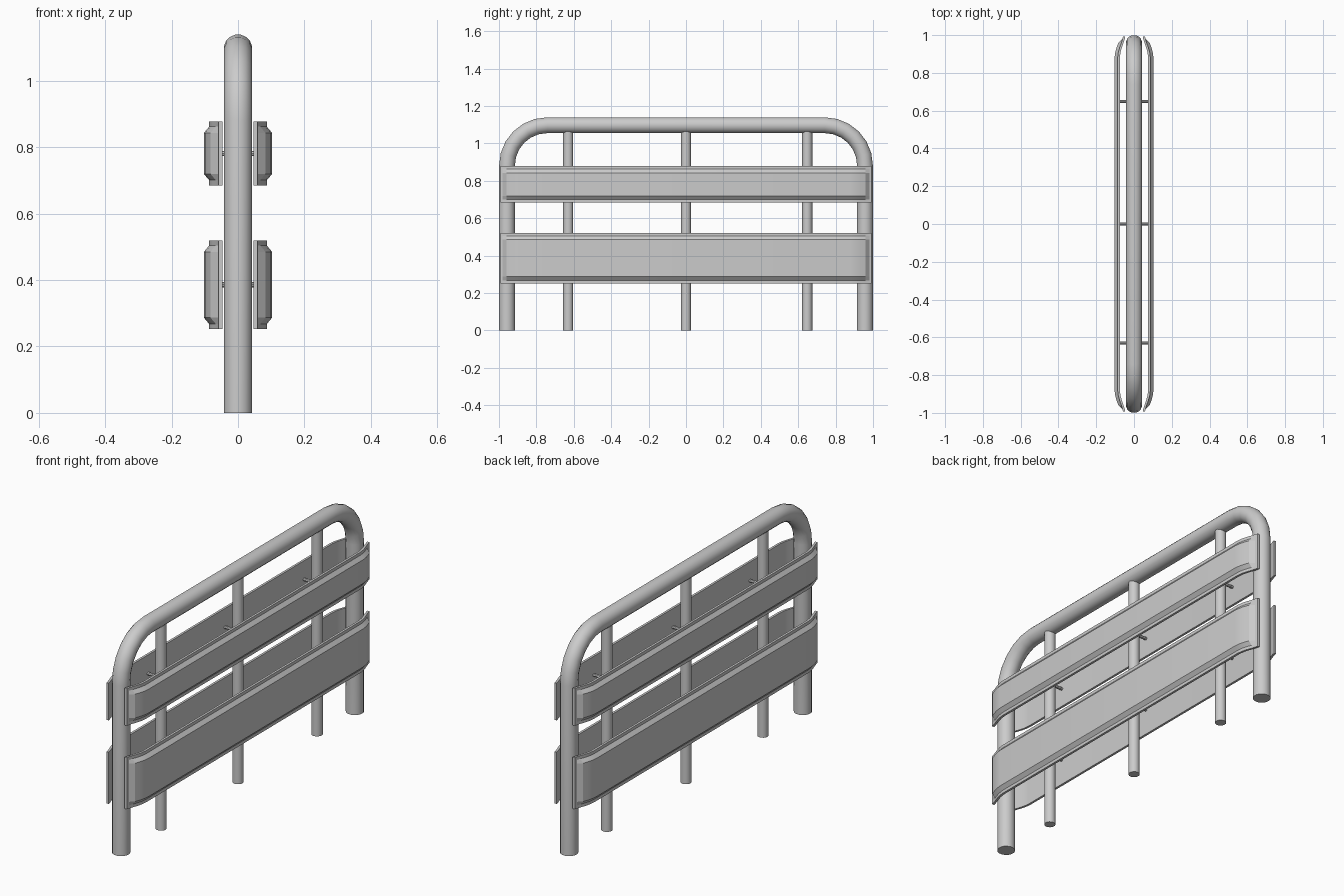
import bpy
import bmesh
from math import sin, cos, pi, radians

if "Cube" in bpy.data.objects:
    bpy.data.objects.remove(bpy.data.objects["Cube"])


def finish(name, bm, smooth=True):
    bmesh.ops.recalc_face_normals(bm, faces=bm.faces)
    mesh = bpy.data.meshes.new(name)
    bm.to_mesh(mesh)
    bm.free()
    ob = bpy.data.objects.new(name, mesh)
    bpy.context.collection.objects.link(ob)
    bpy.ops.object.select_all(action='DESELECT')
    ob.select_set(True)
    bpy.context.view_layer.objects.active = ob
    if smooth:
        bpy.ops.object.shade_smooth_by_angle(angle=radians(35))
    return ob


def skin(bm, rings):
    """Bridge closed rings of points and cap both ends."""
    vs = [[bm.verts.new(p) for p in r] for r in rings]
    n = len(vs[0])
    for a, b in zip(vs, vs[1:]):
        for i in range(n):
            bm.faces.new((a[i], a[(i + 1) % n], b[(i + 1) % n], b[i]))
    bm.faces.new(vs[0])
    bm.faces.new(vs[-1])


def rod(name, a, r, length, axis, sides):
    """Straight round bar starting at a, along x or z."""
    bm = bmesh.new()
    rings = []
    for t in (0, length):
        ring = []
        for i in range(sides):
            u, v = r * cos(2 * pi * i / sides), r * sin(2 * pi * i / sides)
            off = (t, u, v) if axis == 'x' else (u, v, t)
            ring.append([p + q for p, q in zip(a, off)])
        rings.append(ring)
    skin(bm, rings)
    return finish(name, bm)


# Bent main tube: each path entry is (y, z, direction of the ring's outward side)
R, BEND, SIDES, STEPS = 0.043, 0.215, 16, 6
CY, CZ = 1 - R - BEND, 1.14 - R - BEND
half = [(1 - R, 0, 0)]
for k in range(STEPS + 1):
    t = pi / 2 * k / STEPS
    half.append((CY + BEND * cos(t), CZ + BEND * sin(t), t))
path = half + [(-y, z, pi - t) for y, z, t in reversed(half)]
rings = []
for y, z, t in path:
    ring = []
    for i in range(SIDES):
        a = 2 * pi * (i + 0.5) / SIDES
        ring.append((R * sin(a), y + R * cos(a) * cos(t), z + R * cos(a) * sin(t)))
    rings.append(ring)
bm = bmesh.new()
skin(bm, rings)
finish("main_tube", bm)

# Inner posts and the short bolts that carry the boards
PANELS = (("lower", 0.252, 0.52), ("upper", 0.685, 0.878))
for tag, y in (("left", -0.63), ("middle", 0.0), ("right", 0.648)):
    rod(f"post_{tag}", (0, y, 0), 0.027, 1.085, 'z', 16)
    for level, z0, z1 in PANELS:
        rod(f"bolt_{level}_{tag}", (-0.077, y, (z0 + z1) / 2), 0.008, 0.154, 'x', 8)

# Boards: curved-in ends, raised face with sloped border, flat back
ENDS = [(0.993, 0.058, 0), (0.98, 0.061, 0), (0.96, 0.067, 1),
        (0.935, 0.076, 1), (0.91, 0.083, 1), (0.88, 0.087, 1)]
stations = ENDS + [(-y, x, h) for y, x, h in reversed(ENDS)]
THICK, RAISE = 0.012, 0.016
for level, z0, z1 in PANELS:
    for side, s in (("right", 1), ("left", -1)):
        bm = bmesh.new()
        rings = []
        for y, x, h in stations:
            top = x + RAISE * h
            prof = [(x - THICK, z0), (x, z0), (x, z0 + 0.016), (top, z0 + 0.035),
                    (top, z1 - 0.035), (x, z1 - 0.016), (x, z1), (x - THICK, z1)]
            rings.append([(s * px, y, pz) for px, pz in prof])
        skin(bm, rings)
        ob = finish(f"board_{level}_{side}", bm, smooth=False)
        bpy.ops.object.shade_smooth_by_angle(angle=radians(20))
